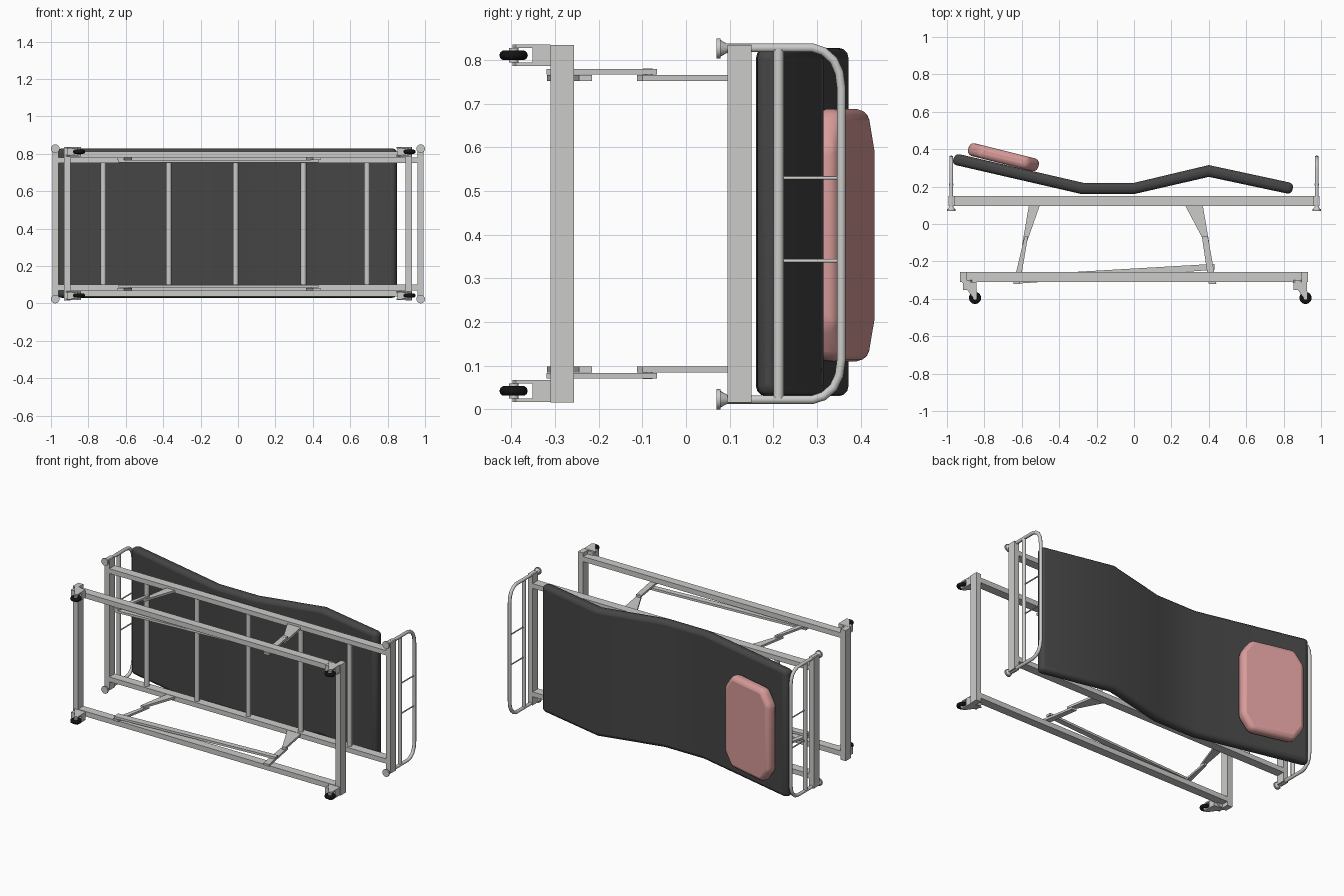
import bpy, bmesh, math
from mathutils import Vector

cube = bpy.data.objects.get("Cube")
if cube:
    bpy.data.objects.remove(cube, do_unlink=True)

MID = 0.425  # middle of the bed's width, which runs along z


def material(name, colour):
    m = bpy.data.materials.new(name)
    m.use_nodes = True
    m.diffuse_color = (*colour, 1)
    bsdf = next(n for n in m.node_tree.nodes if n.type == 'BSDF_PRINCIPLED')
    bsdf.inputs["Base Color"].default_value = (*colour, 1)
    return m


steel = material("light_grey_steel", (0.6, 0.6, 0.59))
charcoal = material("charcoal_fabric", (0.06, 0.06, 0.06))
pink = material("pink_fabric", (0.68, 0.33, 0.32))
black = material("black_rubber", (0.006, 0.006, 0.006))


def finish(obj, name, mat, bevel=0, smooth=False, segments=3):
    obj.name = name
    obj.data.materials.clear()
    obj.data.materials.append(mat)
    if bevel:
        mod = obj.modifiers.new("soft_edges", 'BEVEL')
        mod.width, mod.segments = bevel, segments
        mod.limit_method, mod.angle_limit = 'ANGLE', math.radians(30)
    if smooth:
        bpy.ops.object.select_all(action='DESELECT')
        obj.select_set(True)
        bpy.context.view_layer.objects.active = obj
        bpy.ops.object.shade_smooth_by_angle(angle=math.radians(40))
    return obj


def prism(name, points, z0, z1, mat, bevel=0, smooth=False):
    """Extrude an xy outline from z0 to z1."""
    bm = bmesh.new()
    face = bm.faces.new([bm.verts.new((x, y, z0)) for x, y in points])
    ext = bmesh.ops.extrude_face_region(bm, geom=[face])
    verts = [g for g in ext["geom"] if isinstance(g, bmesh.types.BMVert)]
    bmesh.ops.translate(bm, verts=verts, vec=(0, 0, z1 - z0))
    bmesh.ops.recalc_face_normals(bm, faces=bm.faces)
    mesh = bpy.data.meshes.new(name)
    bm.to_mesh(mesh)
    bm.free()
    obj = bpy.data.objects.new(name, mesh)
    bpy.context.collection.objects.link(obj)
    return finish(obj, name, mat, bevel, smooth)


def box(name, x, y, z, mat=steel):
    outline = [(x[0], y[0]), (x[1], y[0]), (x[1], y[1]), (x[0], y[1])]
    return prism(name, outline, z[0], z[1], mat)


def rod(name, a, b, r, mat=steel, r2=None):
    a, b = Vector(a), Vector(b)
    bpy.ops.mesh.primitive_cone_add(vertices=16, radius1=r, radius2=r if r2 is None else r2,
                                    depth=(b - a).length, location=(a + b) / 2)
    obj = bpy.context.object
    obj.rotation_euler = (b - a).to_track_quat('Z', 'Y').to_euler()
    return finish(obj, name, mat, smooth=True)


def tube(name, points, r):
    curve = bpy.data.curves.new(name, 'CURVE')
    curve.dimensions = '3D'
    curve.bevel_depth, curve.bevel_resolution, curve.use_fill_caps = r, 3, True
    spline = curve.splines.new('POLY')
    spline.points.add(len(points) - 1)
    for p, co in zip(spline.points, points):
        p.co = (*co, 1)
    obj = bpy.data.objects.new(name, curve)
    bpy.context.collection.objects.link(obj)
    bpy.ops.object.select_all(action='DESELECT')
    obj.select_set(True)
    bpy.context.view_layer.objects.active = obj
    bpy.ops.object.convert(target='MESH')
    return finish(bpy.context.object, name, steel, smooth=True)


def side_z(s, z0, z1):
    """Span given as distances from the middle, on side s."""
    return sorted((MID + s * z0, MID + s * z1))


# Long rails and the folding lift on each side
for s, side in ((1, "left"), (-1, "right")):
    box(f"lower_rail_{side}", (-0.92, 0.92), (-0.31, -0.257), side_z(s, 0.355, 0.387))
    box(f"upper_rail_{side}", (-0.97, 0.97), (0.095, 0.15), side_z(s, 0.325, 0.355))
    outer, inner = side_z(s, 0.342, 0.355), side_z(s, 0.327, 0.341)
    prism(f"head_lower_link_{side}", [(-0.645, -0.32), (-0.61, -0.32), (-0.567, -0.067),
                                      (-0.585, -0.067)], *outer, steel)
    prism(f"head_upper_link_{side}", [(-0.598, -0.112), (-0.578, -0.112), (-0.5, 0.11),
                                      (-0.56, 0.11)], *inner, steel)
    prism(f"foot_lower_link_{side}", [(0.4, -0.32), (0.44, -0.32), (0.395, -0.067),
                                      (0.363, -0.067)], *outer, steel)
    prism(f"foot_upper_link_{side}", [(0.385, -0.112), (0.402, -0.1), (0.366, 0.11),
                                      (0.268, 0.11)], *inner, steel)
    prism(f"tie_bar_{side}", [(-0.64, -0.318), (-0.61, -0.318), (0.43, -0.245), (0.43, -0.215),
                              (0.38, -0.216), (-0.64, -0.275)], *inner, steel)
    for x, y in ((-0.58, -0.09), (0.385, -0.085)):
        rod(f"hinge_pin_{side}", (x, y, MID + s * 0.327), (x, y, MID + s * 0.356), 0.008)

# Slat bars under the mattress
for x in (-0.72, -0.37, -0.013, 0.35, 0.69):
    rod("slat_bar", (x, 0.123, MID - 0.34), (x, 0.123, MID + 0.34), 0.015)

# End beams and end guards
for e, end in ((1, "foot"), (-1, "head")):
    box(f"{end}_lower_beam", sorted((e * 0.895, e * 0.93)), (-0.31, -0.257), (0.015, 0.835))
    box(f"{end}_upper_beam", sorted((e * 0.961, e * 0.993)), (0.095, 0.15), (0.015, 0.835))
    x = e * 0.977
    half = [(0.085, 0.403), (0.29, 0.403), (0.315, 0.395), (0.338, 0.375),
            (0.351, 0.347), (0.356, 0.31)]
    path = [(x, y, MID + d) for y, d in half] + [(x, y, MID - d) for y, d in reversed(half)]
    tube(f"{end}_guard_loop", path, 0.0105)
    rod(f"{end}_guard_bar", (x, 0.212, 0.025), (x, 0.212, 0.825), 0.012)
    for z in (0.34, 0.53):
        rod(f"{end}_guard_spindle", (x, 0.212, z), (x, 0.356, z), 0.004)
    for s in (1, -1):
        z = MID + s * 0.402
        rod(f"{end}_bumper_disc", (x, 0.07, z), (x, 0.079, z), 0.023)
        rod(f"{end}_bumper_neck", (x, 0.079, z), (x, 0.095, z), 0.019, r2=0.01)

# Casters, all trailing the same way
for x in (-0.85, 0.917):
    for z in (0.042, 0.811):
        rod("caster_stem", (x - 0.04, -0.30, z), (x - 0.04, -0.33, z), 0.024)
        outline = [(x - 0.07, -0.31), (x + 0.008, -0.31), (x + 0.01, -0.39),
                   (x - 0.008, -0.397), (x - 0.025, -0.375)]
        for s in (1, -1):
            prism("caster_fork", outline, *sorted((z + s * 0.017, z + s * 0.025)), steel)
        box("caster_bridge", (x - 0.065, x + 0.008), (-0.352, -0.31), (z - 0.02, z + 0.02))
        bpy.ops.mesh.primitive_torus_add(major_segments=24, minor_segments=10, major_radius=0.021,
                                         minor_radius=0.0115, location=(x, -0.395, z))
        finish(bpy.context.object, "caster_tyre", black, smooth=True)
        rod("caster_hub", (x, -0.395, z - 0.017), (x, -0.395, z + 0.017), 0.011)

# Mattress following the raised back and knees
top = [(-0.955, 0.378), (-0.27, 0.22), (0, 0.22), (0.4, 0.315), (0.855, 0.217)]
under = [(0.842, 0.158), (0.4, 0.252), (0, 0.16), (-0.28, 0.16), (-0.975, 0.32)]
prism("mattress", top + under, 0.03, 0.828, charcoal, bevel=0.024, smooth=True)

# Pillow with clipped corners, lying on the raised back
u, w, cu, cw = 0.193, 0.289, 0.06, 0.085
plan = [(u, w - cw), (u - cu, w), (cu - u, w), (-u, w - cw),
        (-u, cw - w), (cu - u, -w), (u - cu, -w), (u, cw - w)]
pillow = prism("pillow", plan, -0.035, 0.035, pink, bevel=0.026, smooth=True)
pillow.location = (-0.698, 0.357, 0.399)
pillow.rotation_euler = (math.pi / 2, 0, math.radians(-14))
